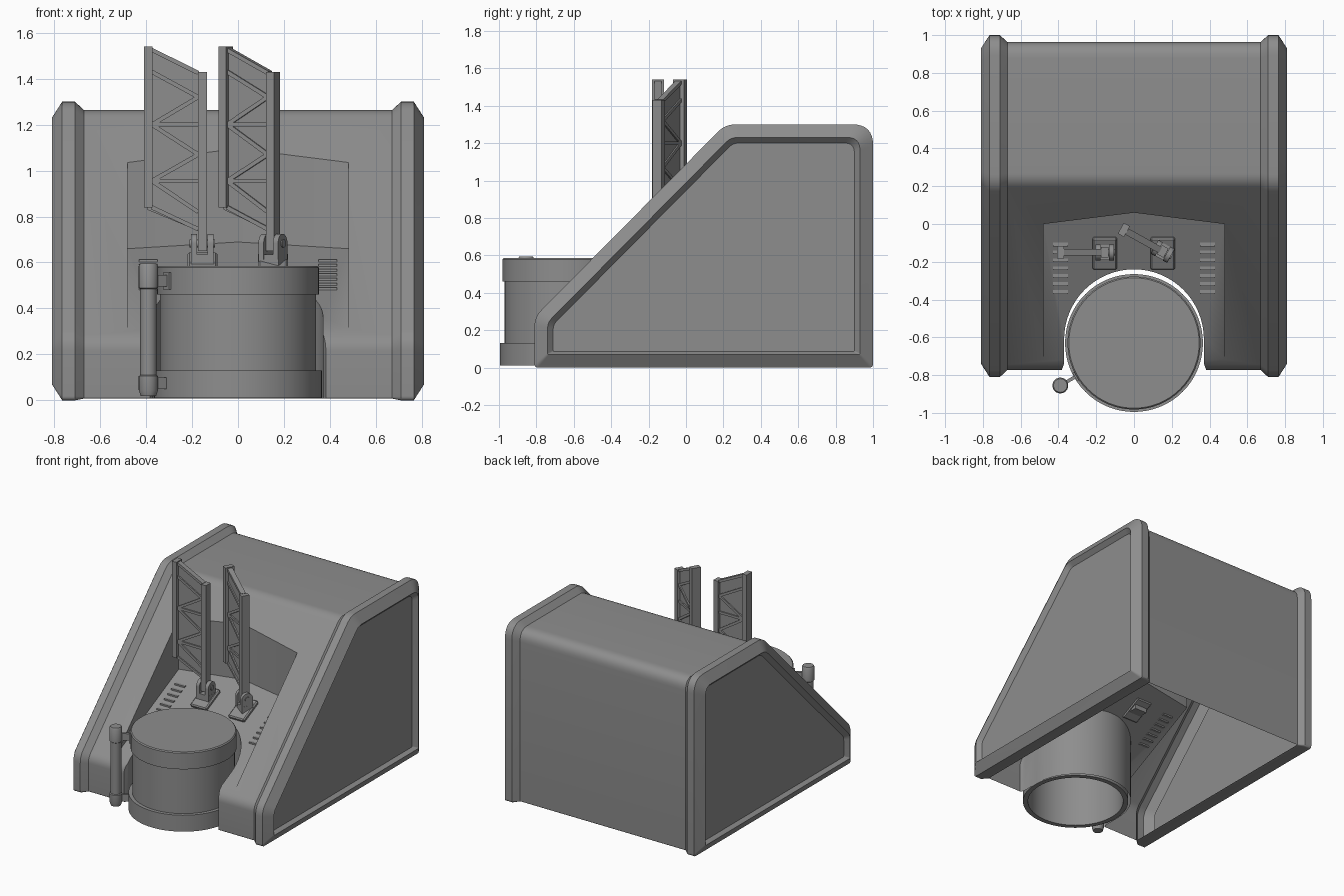
import bpy, bmesh, math
from mathutils import Vector, Matrix

cube = bpy.data.objects.get("Cube")
if cube:
    bpy.data.objects.remove(cube, do_unlink=True)

grey = bpy.data.materials.new("plain_grey")
grey.use_nodes = True
grey.diffuse_color = (0.27, 0.27, 0.27, 1)
grey.node_tree.nodes["Principled BSDF"].inputs["Base Color"].default_value = grey.diffuse_color


def finish(name, bm, smooth=True):
    bmesh.ops.recalc_face_normals(bm, faces=bm.faces)
    mesh = bpy.data.meshes.new(name)
    bm.to_mesh(mesh)
    bm.free()
    ob = bpy.data.objects.new(name, mesh)
    bpy.context.collection.objects.link(ob)
    mesh.materials.append(grey)
    if smooth:
        shade(ob)
    return ob


def shade(ob):
    bpy.ops.object.select_all(action='DESELECT')
    ob.select_set(True)
    bpy.context.view_layer.objects.active = ob
    bpy.ops.object.shade_smooth_by_angle(angle=math.radians(32))


def loft(bm, rings):
    """Skin closed rings of equal length and cap both ends."""
    loops = [[bm.verts.new(p) for p in ring] for ring in rings]
    for a, b in zip(loops, loops[1:]):
        for i in range(len(a)):
            j = (i + 1) % len(a)
            bm.faces.new((a[i], a[j], b[j], b[i]))
    bm.faces.new(loops[0])
    bm.faces.new(loops[-1])


def box(bm, size, matrix):
    bmesh.ops.create_cube(bm, size=1, matrix=matrix @ Matrix.Diagonal((*size, 1)))


def bar(bm, a, b, width, depth):
    """Straight rib between two points in the xz plane."""
    a, b = Vector(a), Vector(b)
    turn = math.atan2(b.z - a.z, b.x - a.x)
    box(bm, ((b - a).length, depth, width),
        Matrix.Translation((a + b) / 2) @ Matrix.Rotation(-turn, 4, 'Y'))


def lathe(name, points, centre, steps=64):
    bm = bmesh.new()
    verts = [bm.verts.new((r, 0, z)) for r, z in points]
    edges = [bm.edges.new(pair) for pair in zip(verts, verts[1:])]
    bmesh.ops.spin(bm, geom=verts + edges, axis=(0, 0, 1), cent=(0, 0, 0),
                   angle=math.tau, steps=steps)
    bmesh.ops.remove_doubles(bm, verts=bm.verts, dist=0.0005)
    bmesh.ops.translate(bm, verts=bm.verts, vec=(*centre, 0))
    return finish(name, bm)


# Hull side profile (y, z), with a corner radius each
corners = [(-0.81, 0, 0.02), (1, 0, 0.02), (1, 1.3, 0.11), (0.21, 1.3, 0.13), (-0.81, 0.27, 0.12)]


def hull_profile(x, inset, base):
    """Inset the profile, round its corners, and place it at x."""
    pts = [Vector(c[:2]) for c in corners]
    n = len(pts)
    dirs = [(pts[(i + 1) % n] - pts[i]).normalized() for i in range(n)]
    ring = []
    for i in range(n):
        a, b = dirs[i - 1], dirs[i]
        da, db = (base if k == 0 else inset for k in ((i - 1) % n, i))
        na, nb = Vector((-a.y, a.x)), Vector((-b.y, b.x))
        cross = a.x * b.y - a.y * b.x
        gap = (pts[i] + nb * db) - (pts[i] + na * da)
        c = pts[i] + na * da + a * ((gap.x * b.y - gap.y * b.x) / cross)
        t = max(corners[i][2] - inset * 0.6, 0.008) * math.tan(a.angle(b) / 2)
        for k in range(9):
            s = k / 8
            p = (c - a * t) * (1 - s) ** 2 + c * 2 * s * (1 - s) + (c + b * t) * s * s
            ring.append((x, p.x, p.y))
    return ring


# Hull with raised rims and sunken side panels
half = [(0.78, 0.1, 0.085), (0.81, 0.07, 0.07), (0.765, 0, 0), (0.71, 0, 0), (0.67, 0.037, 0.008)]
bm = bmesh.new()
loft(bm, [hull_profile(-x, d, f) for x, d, f in half]
     + [hull_profile(x, d, f) for x, d, f in reversed(half)])
hull = finish("hull", bm, False)


def floor_z(y):
    return 0.66 + 0.486 * y


# Recess with sloping floor and shallow V back wall
plan = [(-0.48, -0.9), (0.48, -0.9), (0.48, 0), (0, 0.06), (-0.48, 0)]
bm = bmesh.new()
loft(bm, [[(x, y, floor_z(y)) for x, y in plan], [(x, y, 2) for x, y in plan]])
recess = finish("recess_cutter", bm, False)

# Round slot for the drum
arc = [(0.37 * math.cos(math.pi * k / 32), -0.61 + 0.37 * math.sin(math.pi * k / 32))
       for k in range(33)]
plan = arc + [(-0.37, -0.74), (-0.385, -0.78), (-0.385, -1), (0.385, -1), (0.385, -0.78), (0.37, -0.74)]
bm = bmesh.new()
loft(bm, [[(x, y, z) for x, y in plan] for z in (-0.2, 1.5)])
slot = finish("slot_cutter", bm, False)

bpy.context.view_layer.objects.active = hull
for cutter in (recess, slot):
    cut = hull.modifiers.new(cutter.name, 'BOOLEAN')
    cut.operation, cut.solver, cut.object = 'DIFFERENCE', 'EXACT', cutter
    bpy.ops.object.modifier_apply(modifier=cut.name)
    bpy.data.objects.remove(cutter, do_unlink=True)

# Open the underside
bm = bmesh.new()
bm.from_mesh(hull.data)
under = [f for f in bm.faces if f.normal.z < -0.9 and f.calc_center_median().z < 0.02
         and abs(f.calc_center_median().x) < 0.66]
bmesh.ops.delete(bm, geom=under, context='FACES')
bm.to_mesh(hull.data)
bm.free()
shade(hull)

# Drum, open below
drum_centre = Vector((0, -0.63))
lathe("drum", [(0, 0.585), (0.345, 0.585), (0.352, 0.578), (0.352, 0.46), (0.34, 0.46),
               (0.34, 0.13), (0.365, 0.13), (0.365, 0.01), (0.33, 0.01), (0.33, 0.55),
               (0, 0.55)], drum_centre)

# Side pipe with collars, and its brackets
pipe = Vector((-0.39, -0.855))
lathe("side_pipe", [(0, 0.595), (0.036, 0.595), (0.042, 0.585), (0.042, 0.49), (0.036, 0.485),
                    (0.036, 0.11), (0.042, 0.105), (0.042, 0.045), (0.034, 0.02), (0, 0.02)], pipe, 24)
bm = bmesh.new()
to_drum = drum_centre - pipe
turn = Matrix.Rotation(math.atan2(to_drum.y, to_drum.x), 4, 'Z')
for z in (0.52, 0.075):
    for reach, size in ((0.06, (0.1, 0.018, 0.05)), (0.096, (0.014, 0.05, 0.075))):
        spot = pipe + to_drum.normalized() * reach
        box(bm, size, Matrix.Translation((*spot, z)) @ turn)
finish("pipe_brackets", bm, False)

# Tread slats on the recess floor
bm = bmesh.new()
for side in (-1, 1):
    for k in range(7):
        y = -0.36 + k * 0.042
        box(bm, (0.08, 0.02, 0.012), Matrix.Translation((side * 0.39, y, floor_z(y))))
finish("floor_treads", bm, False)


def make_mast(name, x, y, angle):
    place = Matrix.Translation((x, y, 0)) @ Matrix.Rotation(math.radians(angle), 4, 'Z')
    # Lattice: two posts, a thin web and raised ribs
    bm = bmesh.new()
    box(bm, (0.04, 0.055, 0.78), Matrix.Translation((0, 0, 1.04)))
    box(bm, (0.037, 0.065, 0.7), Matrix.Translation((-0.235, 0, 1.19)))
    web = [(-0.24, 0.83), (0, 0.73), (0, 1.42), (-0.24, 1.53)]
    loft(bm, [[(px, py, pz) for px, pz in web] for py in (-0.009, 0.009)])
    left, right = (1.43, 1.2, 0.955), (1.32, 1.07, 0.82)
    ribs = [(1.525, 1.425), (0.84, 0.745), (1.2, 1.2), (0.955, 0.955)]
    ribs += list(zip(left, right)) + list(zip(left[1:], right))
    for za, zb in ribs:
        bar(bm, (-0.22, 0, za), (-0.018, 0, zb), 0.018, 0.036)
    bmesh.ops.transform(bm, matrix=place, verts=bm.verts)
    finish(name + "_lattice", bm, False)
    # Clevis with two round-topped lugs and a pin
    bm = bmesh.new()
    box(bm, (0.1, 0.08, 0.07), Matrix.Translation((0, 0, 0.6)))
    side_on = Matrix.Rotation(math.pi / 2, 4, 'Y')
    for px, radius, depth in ((-0.036, 0.042, 0.026), (0.036, 0.042, 0.026), (0, 0.018, 0.11)):
        bmesh.ops.create_cone(bm, cap_ends=True, segments=24, radius1=radius, radius2=radius,
                              depth=depth, matrix=Matrix.Translation((px, 0, 0.683)) @ side_on)
        if radius > 0.03:
            box(bm, (depth, 0.084, 0.07), Matrix.Translation((px, 0, 0.648)))
    bmesh.ops.transform(bm, matrix=place, verts=bm.verts)
    finish(name + "_clevis", bm)
    # Pad lying on the sloping floor
    bm = bmesh.new()
    tilt = Matrix.Rotation(math.atan(0.486), 4, 'X')
    box(bm, (0.13, 0.185, 0.03), Matrix.Translation((x, -0.155, floor_z(-0.155) + 0.008)) @ tilt)
    bmesh.ops.bevel(bm, geom=bm.edges[:], offset=0.008, segments=1, affect='EDGES')
    finish(name + "_pad", bm, False)


make_mast("right_mast", -0.155, -0.15, 0)
make_mast("left_mast", 0.152, -0.145, -29)
